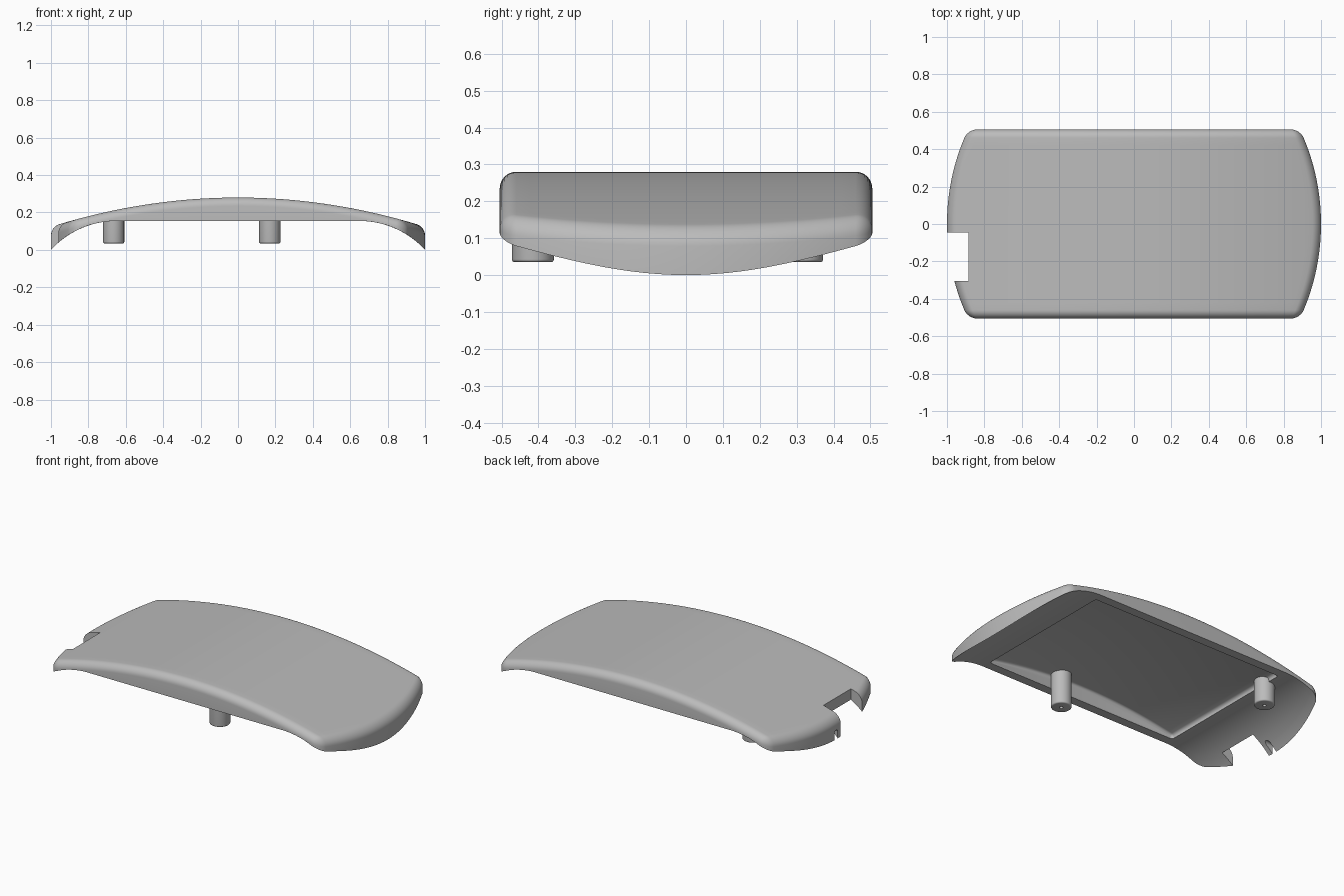
import bpy, bmesh
from math import sin, cos, pi, sqrt, hypot, radians, copysign

cube = bpy.data.objects.get("Cube")
if cube:
    bpy.data.objects.remove(cube)

HALF_WIDTH, FILLET, FLAT_Z, FLAT_X = 0.505, 0.045, 0.155, 0.65
SKIN = 0.035

grey = bpy.data.materials.new("plain grey")
grey.use_nodes = True
COLOUR = (0.5, 0.5, 0.5, 1)
grey.diffuse_color = COLOUR
grey.node_tree.nodes["Principled BSDF"].inputs["Base Color"].default_value = COLOUR


def top_z(x):
    return 0.28 - x * x / 6.4


def bottom_z(x):
    d = max(abs(x) - FLAT_X, 0)
    return max(FLAT_Z - (0.473 - sqrt(0.473 ** 2 - min(d, 0.35) ** 2)), 0)


def half_length(y):
    return 1 - (1.19 - sqrt(1.19 ** 2 - y * y))


def finish(name, bm):
    bmesh.ops.recalc_face_normals(bm, faces=bm.faces)
    mesh = bpy.data.meshes.new(name)
    bm.to_mesh(mesh)
    bm.free()
    mesh.materials.append(grey)
    obj = bpy.data.objects.new(name, mesh)
    bpy.context.scene.collection.objects.link(obj)
    return obj


def smooth(obj):
    bpy.ops.object.select_all(action='DESELECT')
    obj.select_set(True)
    bpy.context.view_layer.objects.active = obj
    bpy.ops.object.shade_smooth_by_angle(angle=radians(35))


def samples(n):
    """Signed (fraction, fillet offset) pairs running across the cover."""
    steps = 8
    edge = [(1, FILLET * sin(pi / 2 * i / steps)) for i in range(1, steps + 1)]
    left = [(-f, -e) for f, e in reversed(edge)]
    return left + [(2 * i / n - 1, 0) for i in range(n + 1)] + edge


def extrude_profile(name, points, y0, y1, bevel=0):
    bm = bmesh.new()
    face = bm.faces.new([bm.verts.new((x, y0, z)) for x, z in points])
    new = bmesh.ops.extrude_face_region(bm, geom=[face])["geom"]
    bmesh.ops.translate(bm, vec=(0, y1 - y0, 0),
                        verts=[v for v in new if isinstance(v, bmesh.types.BMVert)])
    bmesh.ops.recalc_face_normals(bm, faces=bm.faces)
    if bevel:
        edges = [e for e in bm.edges if e.calc_face_angle(0) > 0.5]
        bmesh.ops.bevel(bm, geom=edges, offset=bevel, segments=4, profile=0.5,
                        affect='EDGES')
    return finish(name, bm)


def cut(obj, cutter):
    cutter.hide_render = True
    mod = obj.modifiers.new("cut", 'BOOLEAN')
    mod.operation, mod.solver, mod.object = 'DIFFERENCE', 'EXACT', cutter
    bpy.context.view_layer.objects.active = obj
    bpy.ops.object.modifier_apply(modifier=mod.name)
    bpy.data.objects.remove(cutter)


# Arched cover: matching top and bottom grids joined by the side wall
bm = bmesh.new()
upper, lower = [], []
for fy, ey in samples(24):
    row_u, row_l = [], []
    for fx, ex in samples(64):
        # Square corner offsets become a round corner
        q = max(abs(ex), abs(ey))
        k = q / hypot(ex, ey) if ex and ey else 1
        y = fy * (HALF_WIDTH - FILLET) + ey * k
        x = fx * (half_length(y) - FILLET) + ex * k
        drop = FILLET - sqrt(max(FILLET ** 2 - q * q, 0))
        row_u.append(bm.verts.new((x, y, top_z(x) - drop)))
        row_l.append(bm.verts.new((x, y, bottom_z(x))))
    upper.append(row_u)
    lower.append(row_l)
for grid in (upper, lower):
    for a, b in zip(grid, grid[1:]):
        for i in range(len(a) - 1):
            bm.faces.new((a[i], a[i + 1], b[i + 1], b[i]))


def rim(g):
    return (g[0][:-1] + [r[-1] for r in g[:-1]]
            + g[-1][:0:-1] + [r[0] for r in g[:0:-1]])


ru, rl = rim(upper), rim(lower)
for i in range(len(ru)):
    j = (i + 1) % len(ru)
    bm.faces.new((ru[i], ru[j], rl[j], rl[i]))
cover = finish("arched_cover", bm)

# Arched pocket in the underside
arch = [FLAT_X * (i / 16 - 1) for i in range(33)]
pocket = [(x, top_z(x) - SKIN) for x in arch] + [(FLAT_X, 0.1), (-FLAT_X, 0.1)]
cut(cover, extrude_profile("pocket_cutter", pocket, -0.45, 0.45, 0.015))

# Notch through the right end, and a small round-topped slot beside it
cut(cover, extrude_profile("notch_cutter",
    [(-1.1, -0.1), (-0.885, -0.1), (-0.885, 0.4), (-1.1, 0.4)], -0.305, -0.045))
bm = bmesh.new()
outline = [(0.016, -0.1)] + [(0.016 * cos(pi * i / 10), 0.04 + 0.016 * sin(pi * i / 10))
                             for i in range(11)] + [(-0.016, -0.1)]
face = bm.faces.new([bm.verts.new((-1.1, y, z)) for y, z in outline])
new = bmesh.ops.extrude_face_region(bm, geom=[face])["geom"]
bmesh.ops.translate(bm, vec=(0.16, 0, 0),
                    verts=[v for v in new if isinstance(v, bmesh.types.BMVert)])
cut(cover, finish("slot_cutter", bm))
smooth(cover)


# Mounting posts: lathed with a rounded foot and a small centre hole
def post(name, x, y, z_top):
    bm = bmesh.new()
    foot, radius, hole, soft = 0.035, 0.057, 0.01, 0.008
    profile = [(0, foot + 0.05), (hole, foot + 0.05), (hole, foot)]
    profile += [(radius - soft + soft * sin(a * pi / 8), foot + soft - soft * cos(a * pi / 8))
                for a in range(5)]
    profile += [(radius, z_top), (0, z_top)]
    verts = [bm.verts.new((r, 0, z)) for r, z in profile]
    edges = [bm.edges.new(p) for p in zip(verts, verts[1:])]
    bmesh.ops.spin(bm, geom=verts + edges, cent=(0, 0, 0), axis=(0, 0, 1),
                   angle=2 * pi, steps=40)
    bmesh.ops.remove_doubles(bm, verts=bm.verts, dist=1e-5)
    bmesh.ops.translate(bm, vec=(x, y, 0), verts=bm.verts)
    smooth(finish(name, bm))


post("front_post", 0.17, -0.415, 0.255)
post("back_post", -0.665, 0.315, 0.19)
